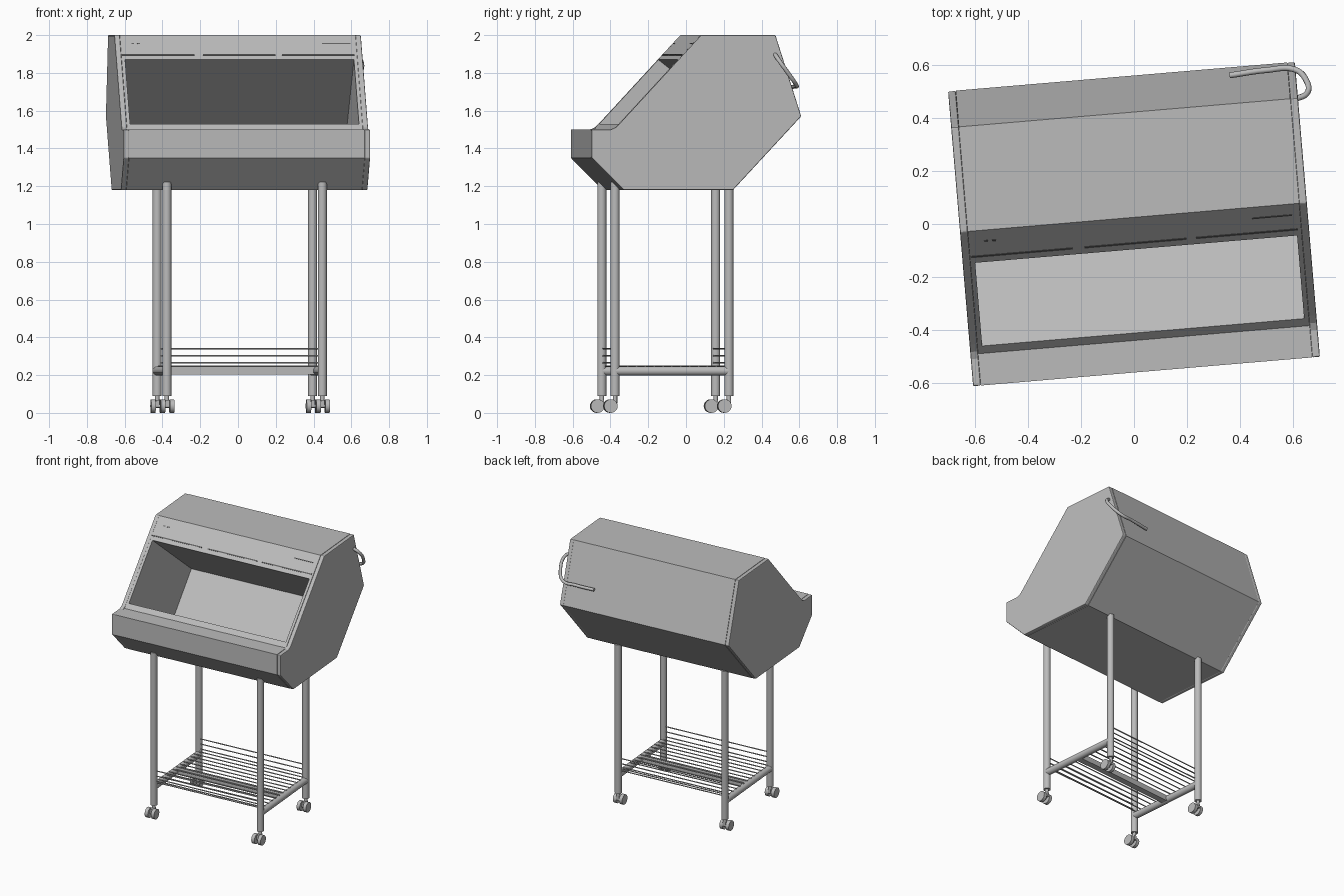
import bpy, bmesh, math
from mathutils import Matrix, Vector

old = bpy.data.objects.get("Cube")
if old:
    bpy.data.objects.remove(old, do_unlink=True)

TURN = Matrix.Rotation(math.radians(4.85), 4, 'Z')   # whole cabinet stands slightly turned
SLOPE = math.atan2(0.47, 0.435)


def material(name, value):
    m = bpy.data.materials.new(name)
    col = (value, value, value, 1)
    m.diffuse_color = col
    m.use_nodes = True
    m.node_tree.nodes["Principled BSDF"].inputs["Base Color"].default_value = col
    return m


GREY = material("painted grey", 0.5)
DARK = material("dark slot grey", 0.12)


def finish(name, bm, mat=GREY, smooth=False):
    bmesh.ops.recalc_face_normals(bm, faces=bm.faces)
    me = bpy.data.meshes.new(name)
    bm.to_mesh(me)
    bm.free()
    ob = bpy.data.objects.new(name, me)
    bpy.context.collection.objects.link(ob)
    me.materials.append(mat)
    ob.matrix_world = TURN
    if smooth:
        bpy.ops.object.select_all(action='DESELECT')
        ob.select_set(True)
        bpy.context.view_layer.objects.active = ob
        bpy.ops.object.shade_smooth_by_angle(angle=math.radians(40))
    return ob


def prism(name, profile, x0, x1):
    """Extrude a (y, z) outline from x0 to x1."""
    bm = bmesh.new()
    face = bm.faces.new([bm.verts.new((x0, y, z)) for y, z in profile])
    ext = bmesh.ops.extrude_face_region(bm, geom=[face])
    verts = [v for v in ext["geom"] if isinstance(v, bmesh.types.BMVert)]
    bmesh.ops.translate(bm, verts=verts, vec=(x1 - x0, 0, 0))
    return finish(name, bm)


def add_tube(bm, a, b, r, sides=20):
    a, b = Vector(a), Vector(b)
    rot = (b - a).to_track_quat('Z', 'Y').to_matrix().to_4x4()
    bmesh.ops.create_cone(bm, cap_ends=True, segments=sides, radius1=r, radius2=r,
                          depth=(b - a).length, matrix=Matrix.Translation((a + b) / 2) @ rot)


def tube(name, a, b, r, sides=20):
    bm = bmesh.new()
    add_tube(bm, a, b, r, sides)
    return finish(name, bm, smooth=True)


def add_box(bm, centre, size, tilt=0):
    m = Matrix.Translation(centre) @ Matrix.Rotation(tilt, 4, 'X') @ Matrix.Diagonal((*size, 1))
    bmesh.ops.create_cube(bm, size=1, matrix=m)


# Cabinet outline: top, back, underside and front ledge
upper = [(0.025, 2.0), (0.42, 2.0), (0.557, 1.57), (0.195, 1.18),
         (-0.387, 1.18), (-0.557, 1.35), (-0.557, 1.5)]
cavity = [(-0.437, 1.5), (-0.409, 1.53), (-0.01, 1.2), (0.2, 1.2),
          (0.425, 1.45), (-0.095, 1.87)]
prism("cabinet_shell", upper + cavity, -0.61, 0.61)

# Inner cheeks and outer side panels
for side, s in (("right", -1), ("left", 1)):
    prism(side + "_inner_cheek", upper + [(-0.437, 1.5)], s * 0.608, s * 0.626)
    panel = prism(side + "_side_panel",
                  upper + [(-0.455, 1.5), (-0.428, 1.512), (-0.4, 1.54)], s * 0.626, s * 0.655)
    bev = panel.modifiers.new("soft_edge", 'BEVEL')
    bev.width = 0.005
    bev.segments = 2

# Slots and small marks on the sloping fascia
bm = bmesh.new()
for x, z, w, h in [(-0.43, 1.895, 0.385, 0.008), (0.0, 1.895, 0.385, 0.008),
                   (0.42, 1.895, 0.385, 0.008), (0.52, 1.955, 0.15, 0.006),
                   (-0.56, 1.955, 0.014, 0.008), (-0.53, 1.955, 0.014, 0.008)]:
    add_box(bm, (x, 0.025 - (2 - z) * 0.926, z), (w, h, 0.004), SLOPE)
finish("fascia_slots", bm, DARK)

# Legs and twin-wheel casters
LX, FRONT, BACK = 0.413, -0.412, 0.193
for side, x in (("right", -LX), ("left", LX)):
    for end, y, top in (("front", FRONT, 1.222), ("back", BACK, 1.19)):
        name = end + "_" + side
        tube(name + "_leg", (x, y, 0.09), (x, y, top), 0.024)
        bm = bmesh.new()
        add_tube(bm, (x, y, 0.05), (x, y, 0.095), 0.012, 12)
        add_box(bm, (x, y - 0.012, 0.052), (0.02, 0.045, 0.03))
        add_tube(bm, (x - 0.03, y - 0.025, 0.036), (x + 0.03, y - 0.025, 0.036), 0.009, 12)
        for s in (-1, 1):
            add_tube(bm, (x + s * 0.012, y - 0.025, 0.036),
                     (x + s * 0.036, y - 0.025, 0.036), 0.036, 20)
        finish(name + "_caster", bm, smooth=True)
    tube(side + "_shelf_tube", (x, FRONT, 0.222), (x, BACK, 0.222), 0.024)

# Shelf: centre bar, wire deck and raised wire rails
bm = bmesh.new()
add_box(bm, (0, (FRONT + BACK) / 2, 0.222), (2 * LX, 0.045, 0.04))
finish("shelf_centre_bar", bm)

bm = bmesh.new()
COUNT = 13
for i in range(COUNT):
    y = FRONT + 0.02 + (BACK - FRONT - 0.04) * i / (COUNT - 1)
    add_tube(bm, (-LX, y, 0.247), (LX, y, 0.247), 0.004, 8)
for y in (FRONT + 0.005, BACK - 0.012):
    for z in (0.265, 0.302, 0.34):
        add_tube(bm, (-LX, y, z), (LX, y, z), 0.004, 8)
finish("shelf_wires", bm, smooth=True)

# Bent hose wrapping from the side panel round to the back
cu = bpy.data.curves.new("side_hose", 'CURVE')
cu.dimensions = '3D'
cu.bevel_depth = 0.011
cu.bevel_resolution = 3
cu.use_fill_caps = True
path = [(0.645, 0.417, 1.9), (0.688, 0.433, 1.87), (0.692, 0.483, 1.8),
        (0.647, 0.53, 1.738), (0.547, 0.535, 1.73), (0.406, 0.527, 1.725)]
sp = cu.splines.new('BEZIER')
sp.bezier_points.add(len(path) - 1)
for p, co in zip(sp.bezier_points, path):
    p.co = co
    p.handle_left_type = p.handle_right_type = 'AUTO'
cu.materials.append(GREY)
hose = bpy.data.objects.new("side_hose", cu)
bpy.context.collection.objects.link(hose)
hose.matrix_world = TURN
